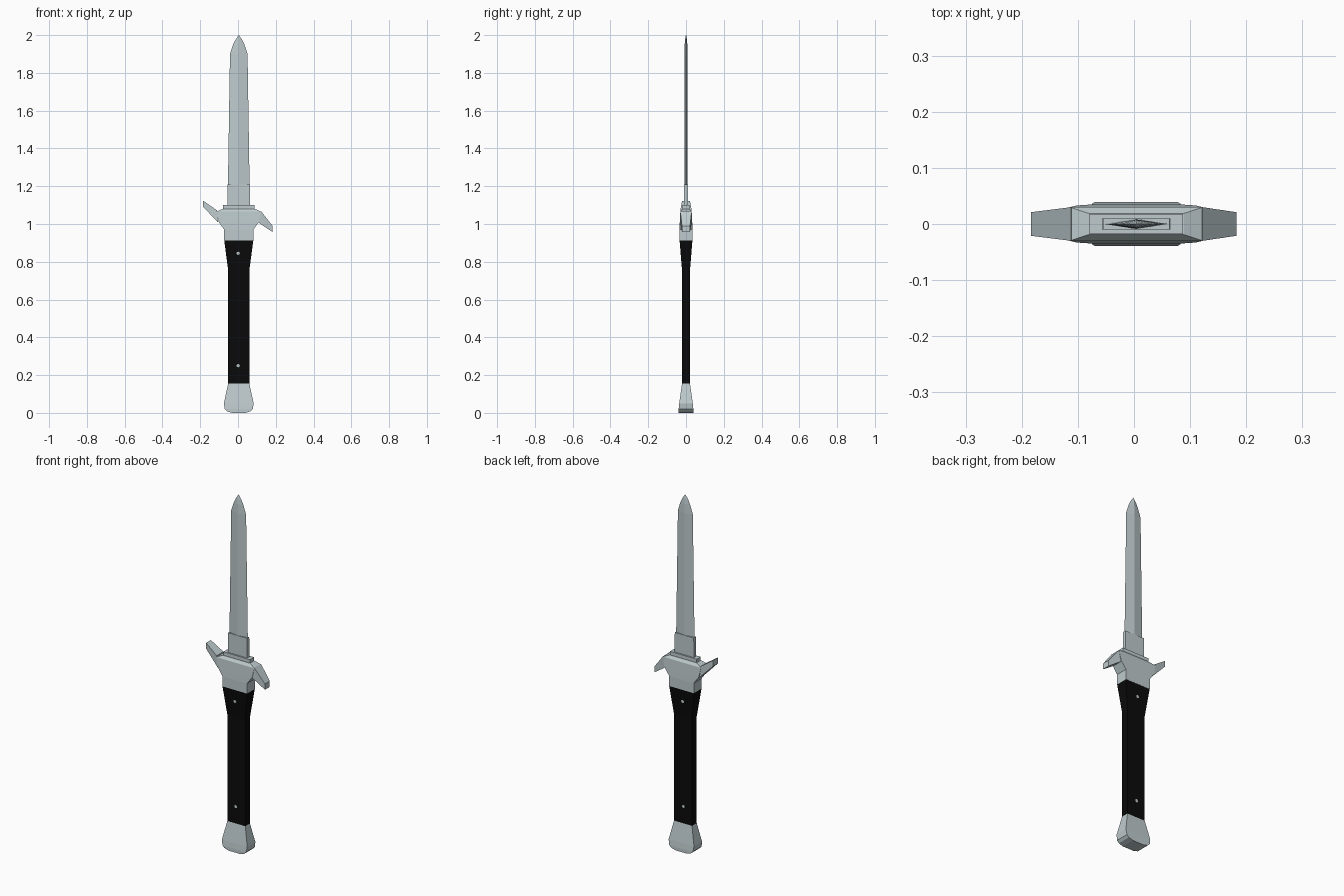
import bpy, bmesh, math
from mathutils import Matrix

if "Cube" in bpy.data.objects:
    bpy.data.objects.remove(bpy.data.objects["Cube"])

CX = 0.004  # shared centre line


def material(name, rgb):
    m = bpy.data.materials.new(name)
    m.diffuse_color = (*rgb, 1)
    m.use_nodes = True
    m.node_tree.nodes["Principled BSDF"].inputs["Base Color"].default_value = m.diffuse_color
    return m


STEEL = material("pale steel", (0.52, 0.60, 0.62))
BLACK = material("black grip", (0.003, 0.003, 0.003))


def finish(name, bm, mat):
    bmesh.ops.recalc_face_normals(bm, faces=bm.faces)
    me = bpy.data.meshes.new(name)
    bm.to_mesh(me)
    bm.free()
    me.materials.append(mat)
    ob = bpy.data.objects.new(name, me)
    bpy.context.collection.objects.link(ob)
    return ob


RECT = [(-1, -1), (1, -1), (1, 1), (-1, 1)]
DIAMOND = [(-1, 0), (0, -1), (1, 0), (0, 1)]


def loft(name, sections, mat, shape=RECT):
    """Skin stacked (z, half width, half depth) sections."""
    bm = bmesh.new()
    rings = [[bm.verts.new((CX + sx * w, sy * d, z)) for sx, sy in shape]
             for z, w, d in sections]
    n = len(shape)
    for a, b in zip(rings, rings[1:]):
        for i in range(n):
            j = (i + 1) % n
            bm.faces.new((a[i], a[j], b[j], b[i]))
    bm.faces.new(rings[0])
    bm.faces.new(rings[-1])
    return finish(name, bm, mat)


def arm(name, pts):
    """Guard arm from (x, z, half depth) outline points."""
    bm = bmesh.new()
    front = [bm.verts.new((x, -d, z)) for x, z, d in pts]
    back = [bm.verts.new((x, d, z)) for x, z, d in pts]
    n = len(pts)
    bm.faces.new(front)
    bm.faces.new(back[::-1])
    for i in range(n):
        j = (i + 1) % n
        bm.faces.new((front[i], front[j], back[j], back[i]))
    return finish(name, bm, STEEL)


# Pommel and grip
loft("pommel", [(0, 0.035, 0.039), (0.008, 0.062, 0.039), (0.02, 0.074, 0.039),
                (0.05, 0.079, 0.036), (0.155, 0.056, 0.021)], STEEL)
loft("grip", [(0.155, 0.056, 0.021), (0.755, 0.056, 0.021),
              (0.913, 0.077, 0.034)], BLACK)

# Guard: central block, two arms bent opposite ways, top plate
loft("guard_block", [(0.913, 0.077, 0.035), (0.97, 0.077, 0.035),
                     (1.01, 0.106, 0.033), (1.065, 0.119, 0.030),
                     (1.08, 0.085, 0.019)], STEEL)
arm("guard_arm_left", [(-0.112, 1.073, 0.030), (-0.105, 1.008, 0.030),
                       (-0.184, 1.09, 0.021), (-0.184, 1.123, 0.021)])
arm("guard_arm_right", [(0.122, 1.068, 0.030), (0.108, 1.008, 0.030),
                        (0.183, 0.957, 0.021), (0.183, 0.99, 0.021)])
loft("guard_plate", [(1.07, 0.083, 0.018), (1.10, 0.083, 0.018)], STEEL)

# Blade with its flat base
loft("blade_base", [(1.09, 0.061, 0.010), (1.21, 0.059, 0.010)], STEEL)
loft("blade", [(1.19, 0.0575, 0.009), (1.90, 0.0465, 0.008),
               (1.95, 0.030, 0.007), (1.975, 0.018, 0.005),
               (2.0, 0.001, 0.001)], STEEL, DIAMOND)

# Rivets running through the grip
for name, z, depth in (("rivet_upper", 0.845, 0.0295), ("rivet_lower", 0.25, 0.022)):
    bm = bmesh.new()
    bmesh.ops.create_cone(bm, cap_ends=True, segments=8, radius1=0.009,
                          radius2=0.009, depth=2 * depth,
                          matrix=Matrix.Translation((CX - 0.003, 0, z))
                          @ Matrix.Rotation(math.pi / 2, 4, 'X'))
    finish(name, bm, STEEL)
